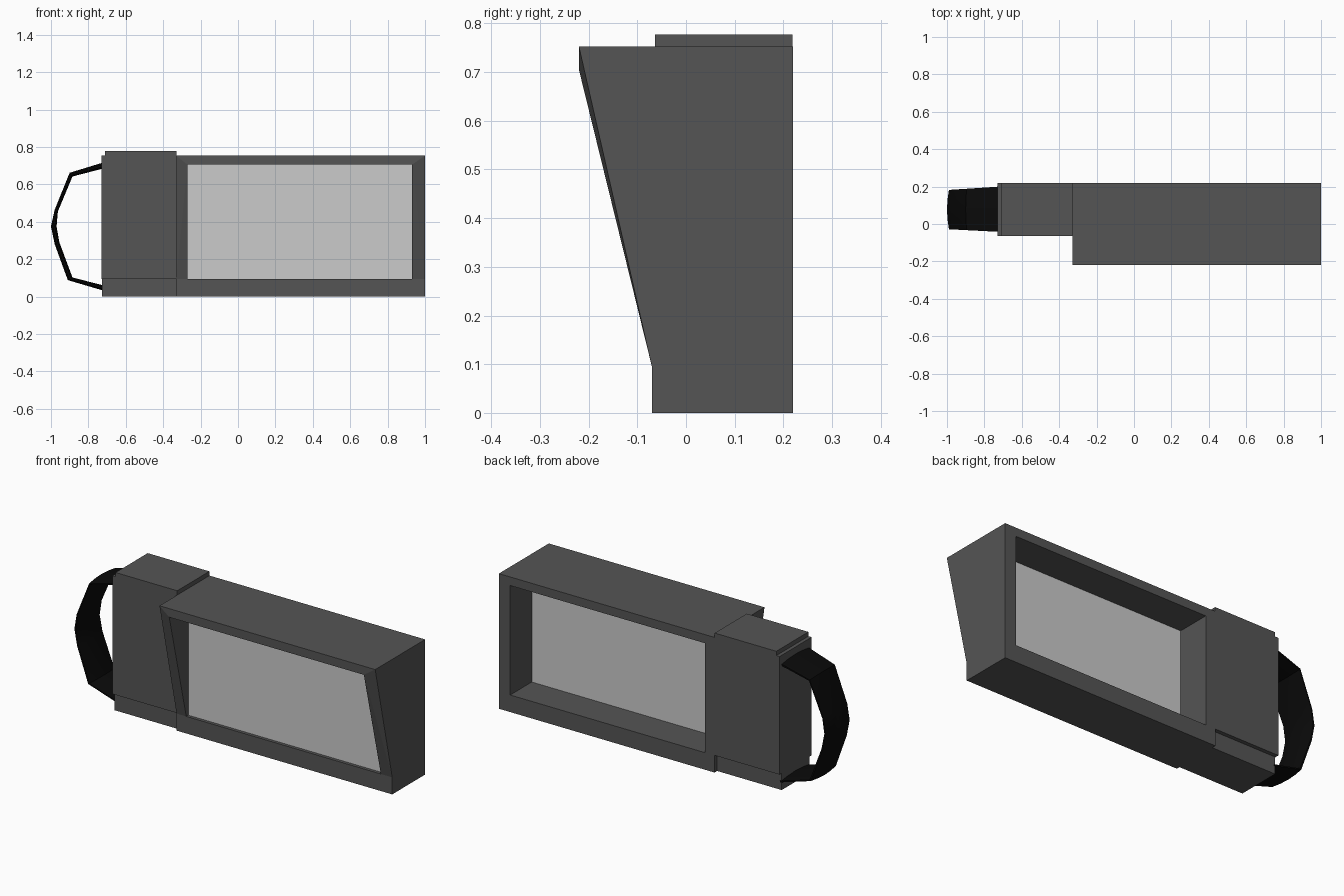
import bpy, bmesh

if "Cube" in bpy.data.objects:
    bpy.data.objects.remove(bpy.data.objects["Cube"])


def material(name, rgb):
    m = bpy.data.materials.new(name)
    m.diffuse_color = (*rgb, 1)
    m.use_nodes = True
    m.node_tree.nodes["Principled BSDF"].inputs["Base Color"].default_value = m.diffuse_color
    return m


GREY = material("dark grey plastic", (0.09, 0.09, 0.09))
PANE = material("light grey pane", (0.6, 0.6, 0.6))
BLACK = material("black strap", (0.003, 0.003, 0.003))


def finish(name, bm, mat):
    bmesh.ops.recalc_face_normals(bm, faces=bm.faces)
    me = bpy.data.meshes.new(name)
    bm.to_mesh(me)
    bm.free()
    me.materials.append(mat)
    ob = bpy.data.objects.new(name, me)
    bpy.context.collection.objects.link(ob)
    return ob


def box(name, x, y, z, mat):
    bm = bmesh.new()
    bmesh.ops.create_cube(bm, size=1)
    for v in bm.verts:
        v.co = [r[0] if c < 0 else r[1] for c, r in zip(v.co, (x, y, z))]
    return finish(name, bm, mat)


def loft(name, rings, mat, closed_path=False):
    """Skin a list of equal-length point rings; cap the ends unless the path is closed."""
    bm = bmesh.new()
    rows = [[bm.verts.new(p) for p in ring] for ring in rings]
    n = len(rows[0])
    count = len(rows) if closed_path else len(rows) - 1
    for i in range(count):
        a, b = rows[i], rows[(i + 1) % len(rows)]
        for j in range(n):
            k = (j + 1) % n
            bm.faces.new((a[j], a[k], b[k], b[j]))
    if not closed_path:
        bm.faces.new(rows[0])
        bm.faces.new(rows[-1])
    return finish(name, bm, mat)


# Wedge-shaped hood: a rectangular frame whose front leans forward at the top
X0, X1, BACK = -0.33, 1.0, 0.22
IX0, IX1, IZ0, IZ1 = -0.27, 0.93, 0.095, 0.705
LOW, TOP, H = -0.07, -0.22, 0.753


def corner(side):
    """Outer x and inner x for the left or right side."""
    return (X0, IX0) if side == 0 else (X1, IX1)


bm = bmesh.new()
P = {}
for s in (0, 1):
    ox, ix = corner(s)
    for key, co in {
        "ob": (ox, BACK, 0), "ot": (ox, BACK, H), "ft": (ox, TOP, H),
        "fm": (ox, LOW, IZ0), "fb": (ox, LOW, 0),
        "ib": (ix, BACK, IZ0), "it": (ix, BACK, IZ1),
        "jt": (ix, TOP, IZ1), "jb": (ix, LOW, IZ0),
    }.items():
        P[key, s] = bm.verts.new(co)
for s in (0, 1):
    # outer side, back rim, inner wall, then the leaning front rim
    for keys in (("ob", "ot", "ft", "fm", "fb"), ("ob", "ib", "it", "ot"),
                 ("ib", "jb", "jt", "it"), ("fm", "ft", "jt"), ("fm", "jt", "jb")):
        bm.faces.new([P[k, s] for k in keys])
for a, b in (("ot", "ft"), ("ft", "jt"), ("jt", "it"), ("it", "ot"),
             ("ob", "fb"), ("ib", "jb"), ("ob", "ib")):
    bm.faces.new((P[a, 0], P[b, 0], P[b, 1], P[a, 1]))
bm.faces.new([P[k] for k in (("fb", 0), ("fm", 0), ("jb", 0), ("jb", 1), ("fm", 1), ("fb", 1))])
finish("hood_frame", bm, GREY)

# Viewing pane set inside the hood
box("viewing_pane", (IX0, IX1), (-0.052, 0.03), (IZ0, IZ1), PANE)

# Side grip: recessed foot, main cover and top cap
box("grip_foot", (-0.728, X0), (-0.05, 0.197), (0, 0.1), GREY)
box("grip_cover", (-0.73, X0), (-0.064, 0.219), (0.095, 0.753), GREY)
box("grip_cap", (-0.71, X0), (-0.064, 0.219), (0.75, 0.777), GREY)

# Hand strap: lens-shaped band swept through outer and inner outline points (x, z)
outer = [(-0.72, 0.717), (-0.90, 0.662), (-0.98, 0.465), (-1.0, 0.375),
         (-0.98, 0.28), (-0.91, 0.088), (-0.72, 0.032)]
inner = [(-0.72, 0.685), (-0.885, 0.642), (-0.963, 0.455), (-0.97, 0.375),
         (-0.955, 0.29), (-0.885, 0.102), (-0.72, 0.06)]
rings = []
for (ox, oz), (ix, iz) in zip(outer, inner):
    t = (-0.72 - ox) / 0.28                      # 0 at the grip, 1 at the far end
    y0, y1 = -0.042 + 0.014 * t, 0.2 - 0.018 * t  # band narrows outward
    mid, q = (y0 + y1) / 2, (y1 - y0) / 4
    ring = []
    for y, f in ((y0, 0.35), (mid - q, 0.1), (mid, 0), (mid + q, 0.1), (y1, 0.35),
                 (y1, 0.65), (mid + q, 0.9), (mid, 1), (mid - q, 0.9), (y0, 0.65)):
        ring.append((ox + (ix - ox) * f, y, oz + (iz - oz) * f))
    rings.append(ring)
strap = loft("hand_strap", rings, BLACK)
for p in strap.data.polygons:
    p.use_smooth = len(p.vertices) == 4
strap.select_set(True)
bpy.context.view_layer.objects.active = strap
bpy.ops.object.shade_smooth_by_angle(angle=0.4)
